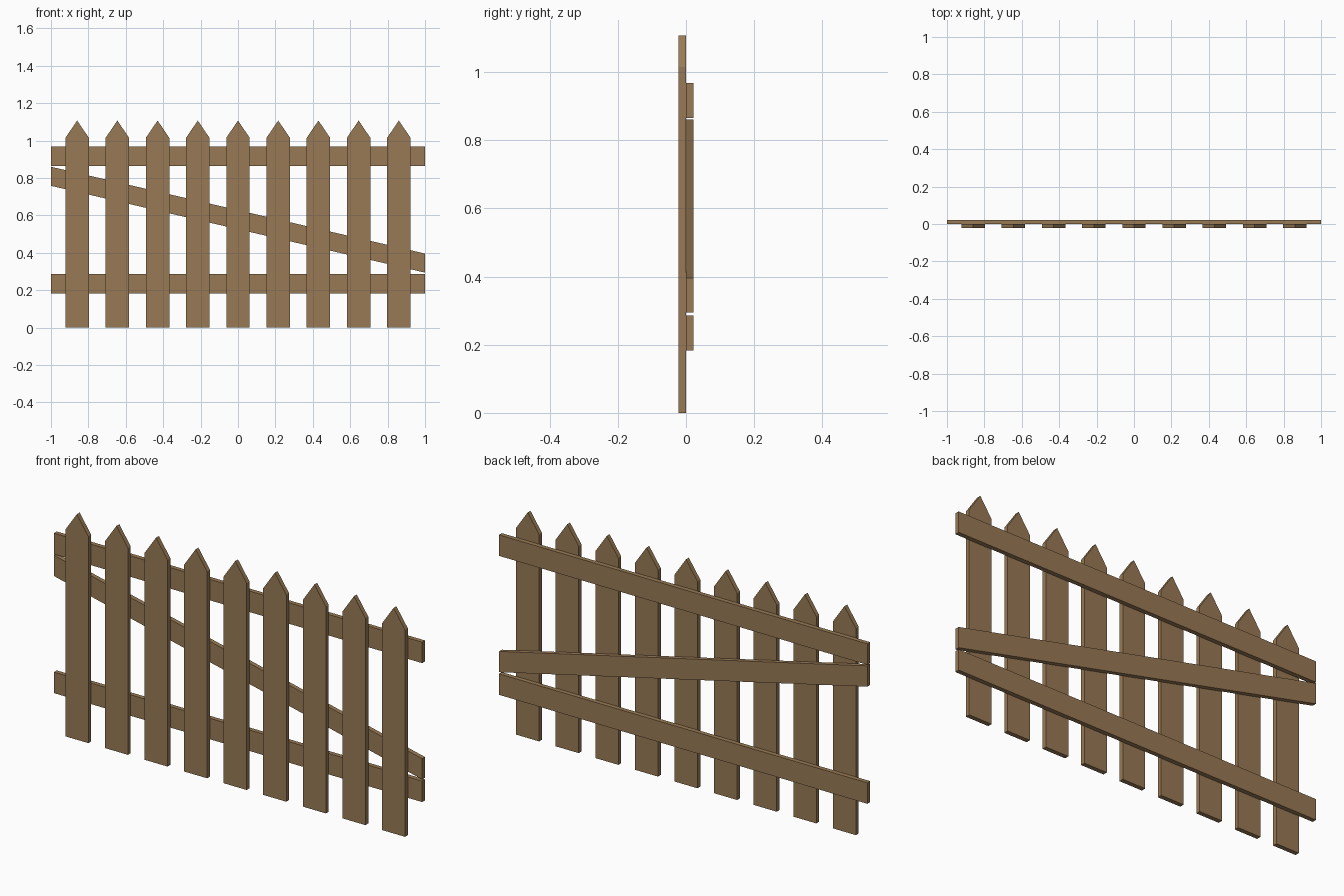
import bpy
import bmesh

cube = bpy.data.objects.get("Cube")
if cube:
    bpy.data.objects.remove(cube, do_unlink=True)

# Single wood colour
WOOD = (0.32, 0.195, 0.09, 1.0)
wood = bpy.data.materials.new("brown wood")
wood.use_nodes = True
wood.diffuse_color = WOOD
wood.node_tree.nodes["Principled BSDF"].inputs["Base Color"].default_value = WOOD

THICK = 0.022


def board(name, outline, y_front):
    """Flat board: an x-z outline extruded backwards by THICK."""
    bm = bmesh.new()
    face = bm.faces.new([bm.verts.new((x, y_front, z)) for x, z in outline])
    moved = bmesh.ops.extrude_face_region(bm, geom=[face])["geom"]
    verts = [v for v in moved if isinstance(v, bmesh.types.BMVert)]
    bmesh.ops.translate(bm, verts=verts, vec=(0, THICK, 0))
    # the extrusion may leave the first face inside out or missing
    if not face.is_valid:
        bmesh.ops.holes_fill(bm, edges=bm.edges[:])
    bmesh.ops.recalc_face_normals(bm, faces=bm.faces[:])
    mesh = bpy.data.meshes.new(name)
    bm.to_mesh(mesh)
    bm.free()
    mesh.materials.append(wood)
    obj = bpy.data.objects.new(name, mesh)
    bpy.context.collection.objects.link(obj)
    return obj


def rail(name, left_z, right_z, height):
    """Full-width board with vertical ends, lower edge from left_z to right_z."""
    board(name, [(-1, left_z), (1, right_z),
                 (1, right_z + height), (-1, left_z + height)], 0)


# Pointed pickets on the front
COUNT, SPACING, HALF = 9, 0.215, 0.0625
SHOULDER, TIP = 1.015, 1.107
for i in range(COUNT):
    x = (i - (COUNT - 1) / 2) * SPACING
    board(f"picket_{i + 1}", [(x - HALF, 0), (x + HALF, 0), (x + HALF, SHOULDER),
                              (x, TIP), (x - HALF, SHOULDER)], -THICK)

# Rails and diagonal brace on the back
rail("top_rail", 0.865, 0.865, 0.103)
rail("bottom_rail", 0.183, 0.183, 0.103)
rail("diagonal_brace", 0.758, 0.294, 0.102)
